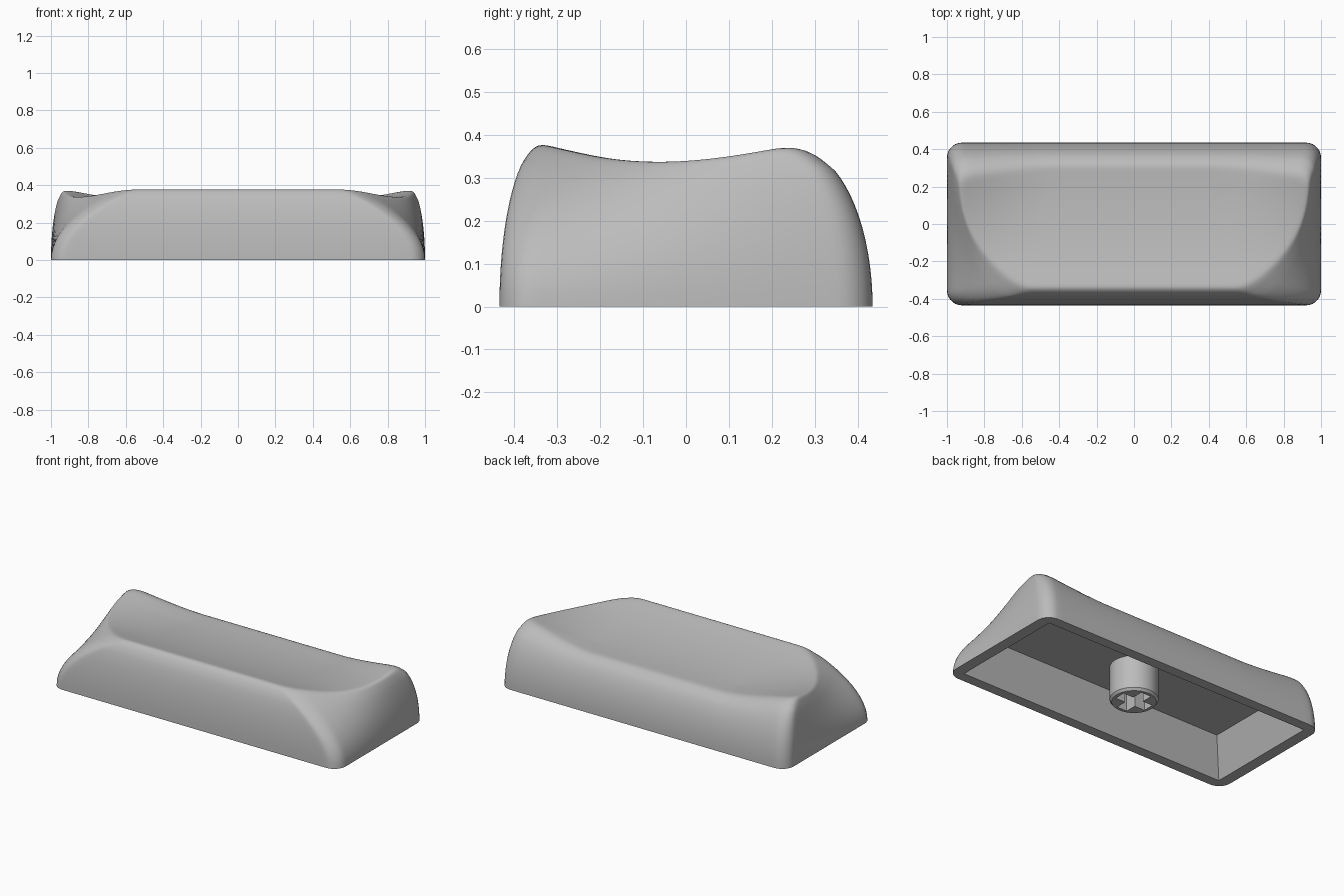
import bpy, bmesh, math

old = bpy.data.objects.get("Cube")
if old:
    bpy.data.objects.remove(old, do_unlink=True)

HX, HY = 1.0, 0.435
LONG, SHORT, CORNER = 48, 28, 7
WALL, TOP = 18, 14


def material(name, color):
    m = bpy.data.materials.new(name)
    m.use_nodes = True
    m.diffuse_color = color
    m.node_tree.nodes["Principled BSDF"].inputs["Base Color"].default_value = color
    return m


grey = material("light grey plastic", (0.5, 0.5, 0.5, 1))


def lerp(a, b, t):
    return a + (b - a) * t


def ramp(v, lo, hi):
    return min(1, max(0, (v - lo) / (hi - lo)))


def outline(hx, hy, r):
    """Rounded rectangle, the same point count for any size or radius."""
    pts = []
    for i, (sx, sy) in enumerate([(1, -1), (1, 1), (-1, 1), (-1, -1)]):
        cx, cy = sx * (hx - r), sy * (hy - r)
        for k in range(CORNER + 1):
            a = math.pi / 2 * (i - 1 + k / CORNER)
            pts.append((cx + r * math.cos(a), cy + r * math.sin(a)))
        n = SHORT if i % 2 == 0 else LONG
        x0, y0 = pts[-1]
        x1, y1 = (x0, -y0) if i % 2 == 0 else (-x0, y0)
        pts += [(lerp(x0, x1, k / n), lerp(y0, y1, k / n)) for k in range(1, n)]
    return pts


def side_lift(x):
    g = ramp(abs(x), 0.5, 0.95)
    return g * (0.5 + 0.5 * g)


def top_height(x, y):
    """Scooped top: raised front lip and raised rear corners."""
    lift = 0.078 * ramp(y, -0.2, 0.26) ** 1.3 * side_lift(x)
    return 0.31 + 0.073 * ((0.2 - y) / 0.55) ** 2 + lift


def wall_xy(u, v, s):
    """Base outline point moved inward at relative height s."""
    t = (v + HY) / (2 * HY)
    arc = 1 - math.sqrt(max(0, 1 - s * s))
    inset = (0.07 + 0.33 * (1 - t) ** 2.5) * lerp(s * s, arc, t)
    front = -HY + 0.10 * arc
    back = HY - lerp(0.135, 0.18, side_lift(u)) * arc
    return u * (1 - inset), lerp(front, back, t)


def add_object(name, bm):
    mesh = bpy.data.meshes.new(name)
    bm.to_mesh(mesh)
    bm.free()
    ob = bpy.data.objects.new(name, mesh)
    bpy.context.collection.objects.link(ob)
    mesh.materials.append(grey)
    return ob


def loft(bm, rings):
    """Skin closed rings, returning their vertices."""
    loops = [[bm.verts.new(p) for p in ring] for ring in rings]
    for a, b in zip(loops, loops[1:]):
        n = len(a)
        for i in range(n):
            j = (i + 1) % n
            bm.faces.new((a[i], a[j], b[j], b[i]))
    return loops


def smooth_object(ob, degrees):
    bpy.ops.object.select_all(action="DESELECT")
    ob.select_set(True)
    bpy.context.view_layer.objects.active = ob
    bpy.ops.object.shade_smooth_by_angle(angle=math.radians(degrees))


# Key cap shell: cavity, bottom rim, curved walls, scooped top
base = outline(HX, HY, 0.08)
rings = [[(x, y, 0.22) for x, y in outline(0.84, 0.28, 0)],
         [(x, y, 0) for x, y in outline(0.93, 0.37, 0)]]
rim = [wall_xy(u, v, 1) for u, v in base]
for k in range(WALL + 1):
    s = math.sin(math.pi / 2 * k / WALL)
    rings.append([(*wall_xy(u, v, s), s * top_height(*r))
                  for (u, v), r in zip(base, rim)])
for k in range(1, TOP + 1):
    f = (k / TOP) ** 1.3
    ring = []
    for (u, v), (x, y) in zip(base, rim):
        px, py = lerp(x, u * 0.45, f), lerp(y, -0.03, f)
        ring.append((px, py, top_height(px, py)))
    rings.append(ring)

bm = bmesh.new()
loops = loft(bm, rings)
bm.faces.new(list(reversed(loops[0])))
soft = [v for loop in loops[WALL - 3:WALL + 8] for v in loop]
for _ in range(6):
    bmesh.ops.smooth_vert(bm, verts=soft, factor=0.5, use_axis_x=True,
                          use_axis_y=True, use_axis_z=True)
bmesh.ops.remove_doubles(bm, verts=bm.verts, dist=0.0004)
bmesh.ops.recalc_face_normals(bm, faces=bm.faces)
cap = add_object("key_cap_shell", bm)
smooth_object(cap, 35)

# Mounting stem with chamfered end
bm = bmesh.new()
profile = [(0.125, 0), (0.137, 0.015), (0.137, 0.23)]
stem_rings = [[(r * math.cos(a), r * math.sin(a), z)
               for a in [math.tau * i / 48 for i in range(48)]] for r, z in profile]
loops = loft(bm, stem_rings)
bm.faces.new(loops[0])
bm.faces.new(loops[-1])
bmesh.ops.recalc_face_normals(bm, faces=bm.faces)
stem = add_object("mounting_stem", bm)

# Cross-shaped socket cut into the stem
for name, sx, sy in [("socket_cutter_long", 0.21, 0.07), ("socket_cutter_cross", 0.07, 0.21)]:
    bm = bmesh.new()
    bmesh.ops.create_cube(bm, size=1)
    bmesh.ops.scale(bm, vec=(sx, sy, 0.4), verts=bm.verts)
    cutter = add_object(name, bm)
    cutter.hide_render = True
    cutter.hide_viewport = True
    mod = stem.modifiers.new(name, "BOOLEAN")
    mod.operation = "DIFFERENCE"
    mod.solver = "EXACT"
    mod.object = cutter
smooth_object(stem, 30)
